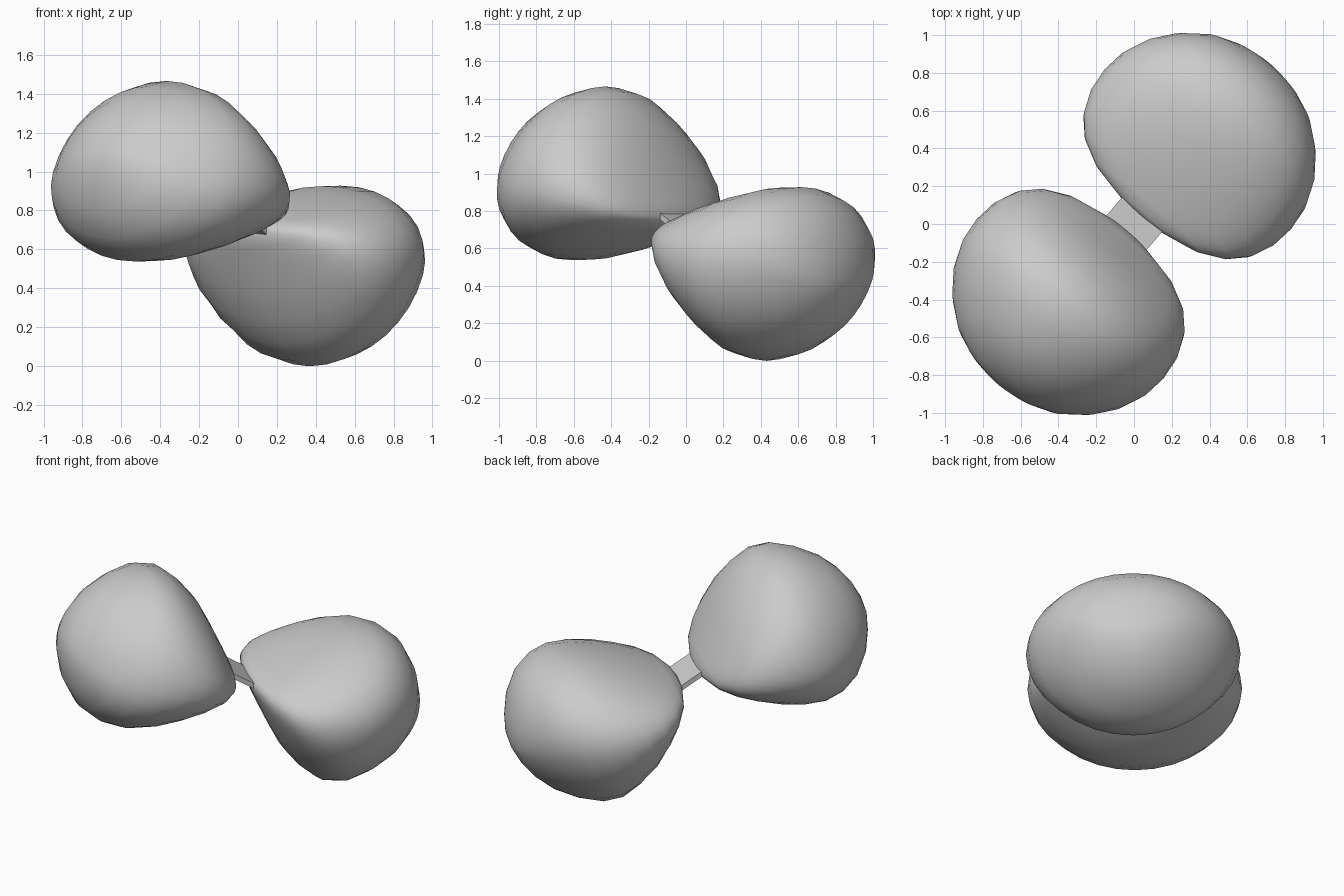
import bpy, bmesh, math
from mathutils import Vector, Matrix

if "Cube" in bpy.data.objects:
    bpy.data.objects.remove(bpy.data.objects["Cube"])

AZ, TILT, LINK_TILT = math.radians(49.5), math.radians(22), math.radians(32)
CENTRE = Vector((0, 0, 0.732))


def frame(tilt):
    # Long axis, level width axis, thickness axis
    c, s, ca, sa = math.cos(tilt), math.sin(tilt), math.cos(AZ), math.sin(AZ)
    return Vector((-ca * c, -sa * c, s)), Vector((sa, -ca, 0)), Vector((ca * s, sa * s, c))


# Lobe stations: distance along axis, half width, height of widest line, top, bottom
STATIONS = [(.07, .15, 0, .035, -.035), (.12, .36, 0, .085, -.085),
            (.2, .5, 0, .165, -.16), (.3, .585, 0, .26, -.25),
            (.42, .635, -.01, .365, -.345), (.55, .65, -.03, .44, -.43),
            (.68, .635, -.05, .485, -.485), (.8, .585, -.07, .468, -.49),
            (.92, .495, -.09, .39, -.45), (1.03, .375, -.09, .28, -.35),
            (1.1, .25, -.08, .165, -.24), (1.14, .14, -.07, .05, -.15)]
TIPS = ((.06, 0), (1.155, -.06))
SEGS = 32


def finish(bm, name):
    bmesh.ops.recalc_face_normals(bm, faces=bm.faces)
    me = bpy.data.meshes.new(name)
    bm.to_mesh(me)
    bm.free()
    ob = bpy.data.objects.new(name, me)
    bpy.context.collection.objects.link(ob)
    return ob


def lobe(name, side):
    # side -1 turns the lobe half a turn about the width axis
    axis, wide, thick = frame(TILT)

    def at(p, w, q):
        return CENTRE + side * p * axis + w * wide + side * q * thick
    bm = bmesh.new()
    rings = []
    for p, w, mid, top, bottom in STATIONS:
        ring = []
        for i in range(SEGS):
            a = 2 * math.pi * i / SEGS
            reach = top - mid if math.sin(a) > 0 else mid - bottom
            ring.append(bm.verts.new(at(p, w * math.cos(a), mid + reach * math.sin(a))))
        rings.append(ring)
    for r0, r1 in zip(rings, rings[1:]):
        for i in range(SEGS):
            j = (i + 1) % SEGS
            bm.faces.new((r0[i], r0[j], r1[j], r1[i]))
    for ring, (p, q) in ((rings[0], TIPS[0]), (rings[-1], TIPS[1])):
        tip = bm.verts.new(at(p, 0, q))
        for i in range(SEGS):
            bm.faces.new((ring[i], ring[(i + 1) % SEGS], tip))
    for f in bm.faces:
        f.smooth = True
    return finish(bm, name)


# Two mirrored rounded lobes
lobe("upper_lobe", 1)
lobe("lower_lobe", -1)

# Thin flat link joining the lobes
bm = bmesh.new()
bmesh.ops.create_cube(bm, size=1)
bmesh.ops.scale(bm, vec=(0.22, 0.28, 0.03), verts=bm.verts)
turn = Matrix(frame(LINK_TILT)).transposed().to_4x4()
bmesh.ops.transform(bm, matrix=Matrix.Translation(CENTRE) @ turn, verts=bm.verts)
finish(bm, "link")
